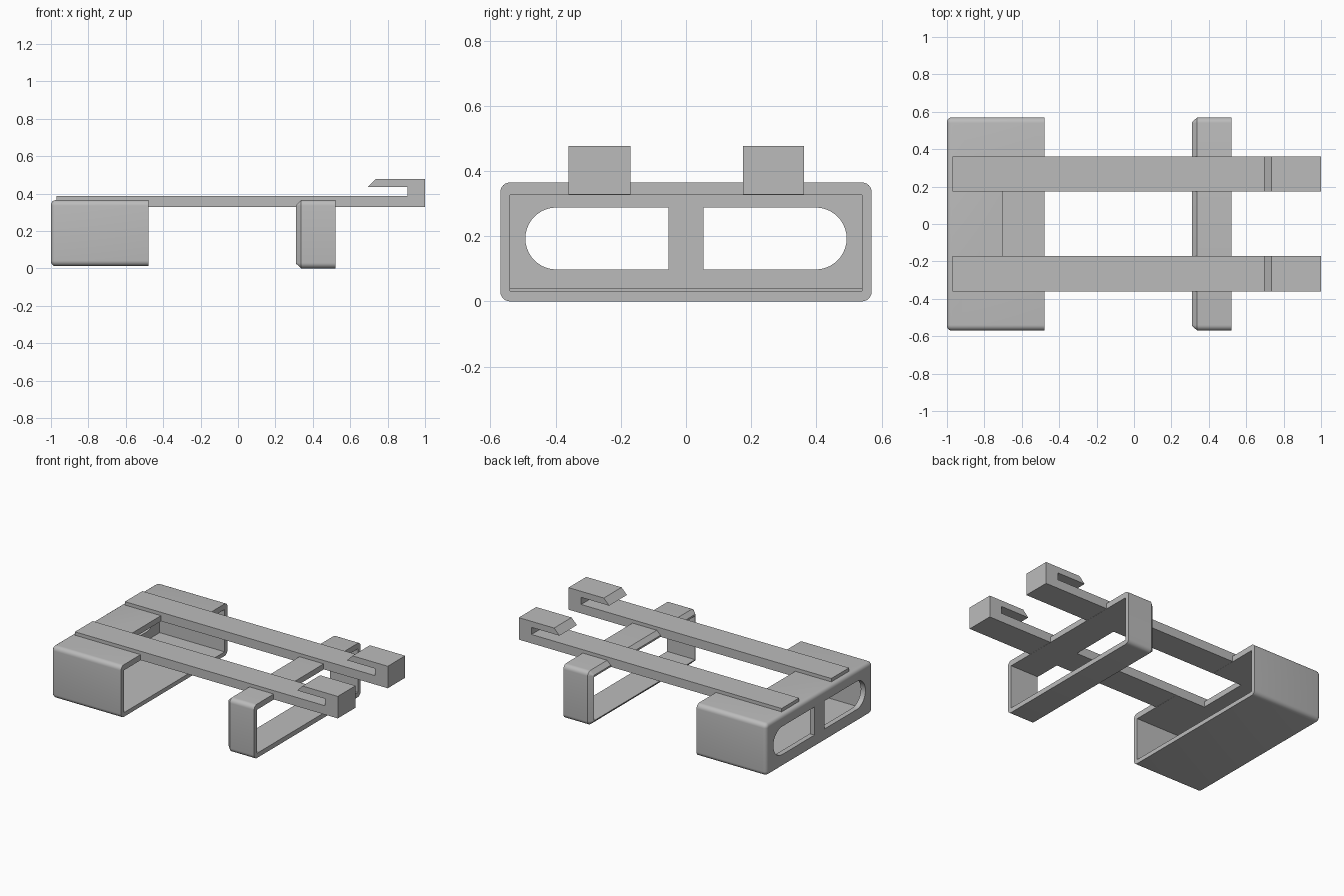
import bpy
import bmesh
from math import sin, cos, pi, radians

cube = bpy.data.objects.get("Cube")
if cube:
    bpy.data.objects.remove(cube, do_unlink=True)

grey = bpy.data.materials.new("plain grey")
grey.use_nodes = True
GREY = (0.5, 0.5, 0.5, 1)
grey.diffuse_color = GREY
grey.node_tree.nodes["Principled BSDF"].inputs["Base Color"].default_value = GREY


def loft(name, rings):
    """Solid skinned through matching rings of points, capped at both ends."""
    bm = bmesh.new()
    loops = [[bm.verts.new(p) for p in ring] for ring in rings]
    for a, b in zip(loops, loops[1:]):
        for i in range(len(a)):
            j = (i + 1) % len(a)
            bm.faces.new((a[i], a[j], b[j], b[i]))
    bm.faces.new(loops[0])
    bm.faces.new(loops[-1])
    bmesh.ops.recalc_face_normals(bm, faces=bm.faces)
    mesh = bpy.data.meshes.new(name)
    bm.to_mesh(mesh)
    bm.free()
    mesh.materials.append(grey)
    obj = bpy.data.objects.new(name, mesh)
    bpy.context.collection.objects.link(obj)
    return obj


def arc(cy, cz, r, start, sweep, steps):
    return [(cy + r * cos(start + sweep * k / steps),
             cz + r * sin(start + sweep * k / steps)) for k in range(steps + 1)]


def rounded(half, z0, z1, r, inset=0):
    """Rounded rectangle in the YZ plane, shrunk by inset."""
    h, rr = half - r, max(r - inset, 0.004)
    h, low, high = half - inset - rr, z0 + inset + rr, z1 - inset - rr
    corners = [(h, high), (-h, high), (-h, low), (h, low)]
    return [p for k, (y, z) in enumerate(corners)
            for p in arc(y, z, rr, k * pi / 2, pi / 2, 6)]


def along_x(name, sections):
    return loft(name, [[(x, y, z) for y, z in outline] for x, outline in sections])


def box(name, x0, x1, y0, y1, z0, z1):
    outline = [(y0, z0), (y1, z0), (y1, z1), (y0, z1)]
    return along_x(name, [(x0, outline), (x1, outline)])


def cut(obj, cutter):
    bpy.context.view_layer.objects.active = obj
    mod = obj.modifiers.new("cut", 'BOOLEAN')
    mod.operation = 'DIFFERENCE'
    mod.solver = 'EXACT'
    mod.object = cutter
    bpy.ops.object.modifier_apply(modifier=mod.name)
    bpy.data.objects.remove(cutter, do_unlink=True)


def smooth(obj):
    bpy.ops.object.select_all(action='DESELECT')
    obj.select_set(True)
    bpy.context.view_layer.objects.active = obj
    bpy.ops.object.shade_smooth_by_angle(angle=radians(35))


# Rear tray: rounded sleeve with a closed end, open toward +x
R = 0.025
tray_sections = []
for k in range(5):
    a = k / 4 * pi / 2
    tray_sections.append((-1 + R * (1 - sin(a)),
                          rounded(0.57, 0.012, 0.365, 0.03, R * (1 - cos(a)))))
tray_sections = tray_sections[::-1] + [(-0.478, rounded(0.57, 0.012, 0.365, 0.03))]
tray = along_x("tray", tray_sections)
cut(tray, box("cavity", -0.965, -0.4, -0.54, 0.54, 0.04, 0.327))

# Notch in the tray roof between the arms
cut(tray, box("notch", -0.70, -0.4, -0.17, 0.178, 0.25, 0.5))

# Two end windows with rounded outer ends, split by a post
for side in (-1, 1):
    outline = [(side * 0.053, 0.098)]
    outline += [(side * y, z) for y, z in arc(0.398, 0.193, 0.095, -pi / 2, pi, 20)]
    outline += [(side * 0.053, 0.288)]
    cut(tray, along_x("window", [(-1.1, outline), (-0.9, outline)]))
smooth(tray)

# Front support: open rounded frame with a chamfered inner edge
frame = along_x("support_frame", [
    (0.31, rounded(0.57, 0, 0.365, 0.03, 0.026)),
    (0.338, rounded(0.57, 0, 0.365, 0.03)),
    (0.52, rounded(0.57, 0, 0.365, 0.03))])
cut(frame, box("opening", 0.2, 0.6, -0.54, 0.54, 0.032, 0.327))
smooth(frame)

# Hooked arms lying across both supports
hook = [(-0.97, 0.328), (1, 0.328), (1, 0.477), (0.735, 0.477),
        (0.695, 0.436), (0.905, 0.436), (0.905, 0.388), (-0.97, 0.388)]
for name, y0, y1 in (("left_arm", -0.36, -0.17), ("right_arm", 0.175, 0.362)):
    loft(name, [[(x, y, z) for x, z in hook] for y in (y0, y1)])
